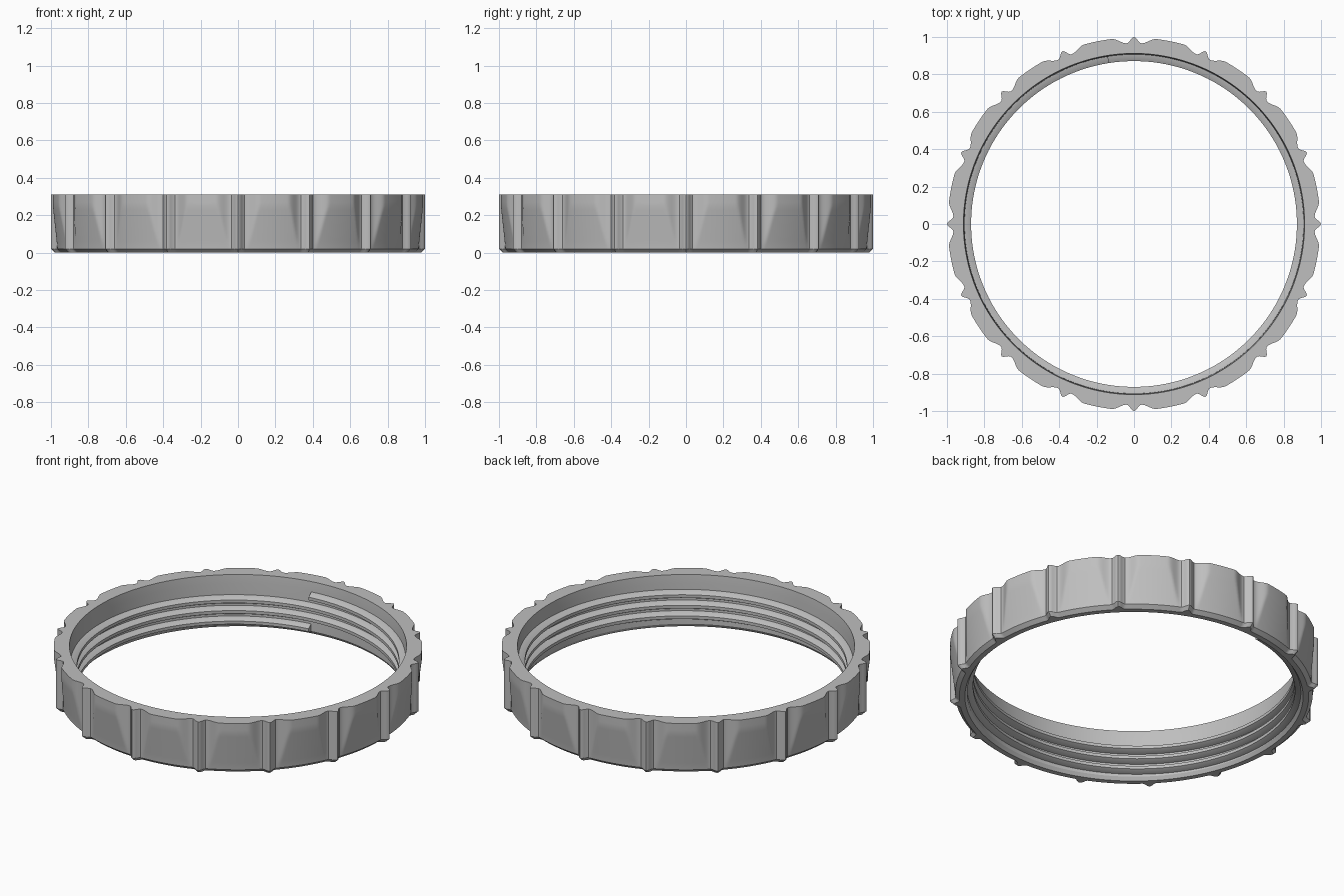
import bpy, bmesh, math

if "Cube" in bpy.data.objects:
    bpy.data.objects.remove(bpy.data.objects["Cube"])

RIBS = 16        # grip ribs around the ring
STEPS = 44       # samples per rib sector
HEIGHT = 0.31
COUNT = RIBS * STEPS

grey = bpy.data.materials.new("light grey plastic")
grey.diffuse_color = (0.52, 0.52, 0.52, 1)
grey.use_nodes = True
grey.node_tree.nodes["Principled BSDF"].inputs["Base Color"].default_value = grey.diffuse_color


def smoothstep(a, b, t):
    t = max(0.0, min(1.0, (t - a) / (b - a)))
    return t * t * (3 - 2 * t)


def outer_radius(index, z):
    """Rounded rib, shallow groove beside it, then a panel that tapers in below."""
    sector = 360 / RIBS
    deg = (index % STEPS) * sector / STEPS
    off = min(deg, sector - deg)
    groove = 0.967
    rib = groove + 0.033 * math.cos(min(off / 2.2, 1) * math.pi / 2) ** 2
    panel = groove + 0.029 * smoothstep(2.4, 7.0, off)
    taper = 0.966 + 0.03 * (z - 0.02) / 0.23
    return max(rib, min(panel, taper))


def make_object(name, bm):
    bmesh.ops.recalc_face_normals(bm, faces=bm.faces)
    mesh = bpy.data.meshes.new(name)
    bm.to_mesh(mesh)
    bm.free()
    mesh.materials.append(grey)
    obj = bpy.data.objects.new(name, mesh)
    bpy.context.collection.objects.link(obj)
    bpy.ops.object.select_all(action='DESELECT')
    obj.select_set(True)
    bpy.context.view_layer.objects.active = obj
    bpy.ops.object.shade_smooth_by_angle(angle=math.radians(28))
    return obj


def skin(bm, loops, closed):
    """Join successive closed loops of vertices with quads."""
    pairs = list(zip(loops, loops[1:]))
    if closed:
        pairs.append((loops[-1], loops[0]))
    for a, b in pairs:
        for i in range(len(a)):
            j = (i + 1) % len(a)
            bm.faces.new((a[i], a[j], b[j], b[i]))


# Ring body: ribbed outside, chamfered bottom, plain bore
bm = bmesh.new()
outer_heights = [0.02 + (HEIGHT - 0.02) * k / 14 for k in range(15)]
bore = [(0.912, HEIGHT), (0.907, 0.26), (0.902, 0.02), (0.915, 0.0)]
sections = []
for i in range(COUNT):
    angle = 2 * math.pi * i / COUNT
    profile = [(outer_radius(i, 0.02) - 0.022, 0.0)]
    profile += [(outer_radius(i, z), z) for z in outer_heights]
    profile += bore
    sections.append([bm.verts.new((r * math.cos(angle), r * math.sin(angle), z))
                     for r, z in profile])
skin(bm, sections, True)
make_object("ribbed_ring", bm)

# Screw thread: a tapered section swept up three turns of the bore
bm = bmesh.new()
section = [(0.918, -0.025), (0.902, -0.025), (0.871, -0.009),
           (0.871, 0.009), (0.902, 0.025), (0.918, 0.025)]
TURNS, PER_TURN, PITCH = 3, 180, 0.063
START = math.radians(99)
sections = []
for k in range(TURNS * PER_TURN + 1):
    turn = k / PER_TURN
    angle = START + 2 * math.pi * turn
    mid = 0.037 + PITCH * turn
    sections.append([bm.verts.new((r * math.cos(angle), r * math.sin(angle), mid + z))
                     for r, z in section])
skin(bm, sections, False)
bm.faces.new(sections[0])
bm.faces.new(sections[-1])
make_object("screw_thread", bm)
